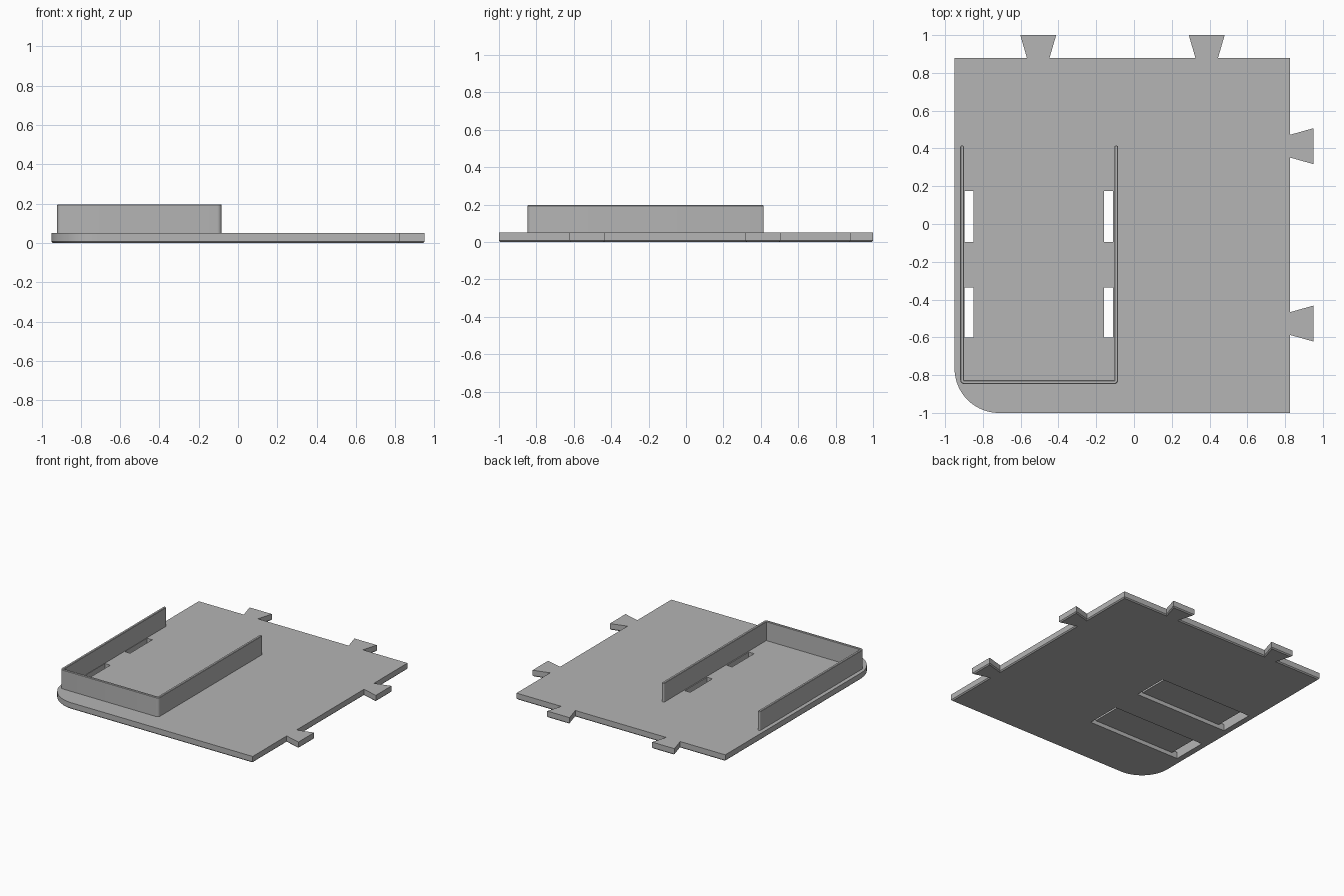
import bpy
import bmesh
from math import radians
from mathutils import Vector

cube = bpy.data.objects.get("Cube")
if cube:
    bpy.data.objects.remove(cube, do_unlink=True)

grey = bpy.data.materials.new("plain grey")
grey.use_nodes = True
grey.diffuse_color = (0.46, 0.46, 0.46, 1)
grey.node_tree.nodes["Principled BSDF"].inputs["Base Color"].default_value = grey.diffuse_color


def rounded_outline(corners, steps=12):
    """Corners are (x, y, radius); right-angled corners with a radius become arcs."""
    points = []
    for i, (x, y, r) in enumerate(corners):
        here = Vector((x, y))
        if r == 0:
            points.append(here)
            continue
        to_prev = (Vector(corners[i - 1][:2]) - here).normalized()
        to_next = (Vector(corners[(i + 1) % len(corners)][:2]) - here).normalized()
        centre = here + (to_prev + to_next) * r
        for s in range(steps + 1):
            direction = (-to_next).slerp(-to_prev, s / steps)
            points.append(centre + direction * r)
    return points


def extrude_outline(name, points, bottom, top, chamfer=0, chamfer_z=None):
    bm = bmesh.new()
    base = bm.faces.new([bm.verts.new((p.x, p.y, bottom)) for p in points])
    extruded = bmesh.ops.extrude_face_region(bm, geom=[base])["geom"]
    for v in extruded:
        if isinstance(v, bmesh.types.BMVert):
            v.co.z = top
    bmesh.ops.recalc_face_normals(bm, faces=bm.faces)
    if chamfer:
        rim = [e for e in bm.edges if all(abs(v.co.z - chamfer_z) < 1e-5 for v in e.verts)]
        bmesh.ops.bevel(bm, geom=rim, offset=chamfer, segments=1,
                        affect='EDGES', clamp_overlap=False)
    bmesh.ops.recalc_face_normals(bm, faces=bm.faces)
    mesh = bpy.data.meshes.new(name)
    bm.to_mesh(mesh)
    bm.free()
    mesh.materials.append(grey)
    obj = bpy.data.objects.new(name, mesh)
    bpy.context.collection.objects.link(obj)
    return obj


def activate(obj):
    bpy.ops.object.select_all(action='DESELECT')
    obj.select_set(True)
    bpy.context.view_layer.objects.active = obj


def cut_box(target, x0, x1, y0, y1, z0, z1):
    corners = [(x0, y0, 0), (x1, y0, 0), (x1, y1, 0), (x0, y1, 0)]
    cutter = extrude_outline("cutter", rounded_outline(corners), z0, z1)
    cutter.hide_render = True
    mod = target.modifiers.new("cut", 'BOOLEAN')
    mod.operation = 'DIFFERENCE'
    mod.solver = 'EXACT'
    mod.object = cutter
    activate(target)
    bpy.ops.object.modifier_apply(modifier=mod.name)
    bpy.data.objects.remove(cutter, do_unlink=True)


# Base plate outline with dovetail tabs on the left and back edges
LEFT, RIGHT, FRONT, BACK = 0.825, -0.95, -1.0, 0.88
NECK, TIP = 0.06, 0.095
outline = [(RIGHT, FRONT, 0.235), (LEFT, FRONT, 0)]
for y in (-0.527, 0.412):
    outline += [(LEFT, y - NECK, 0), (0.95, y - TIP, 0), (0.95, y + TIP, 0), (LEFT, y + NECK, 0)]
outline.append((LEFT, BACK, 0))
for x in (0.385, -0.507):
    outline += [(x + NECK, BACK, 0), (x + TIP, 1, 0), (x - TIP, 1, 0), (x - NECK, BACK, 0)]
outline.append((RIGHT, BACK, 0))
plate = extrude_outline("base_plate", rounded_outline(outline, 20), 0, 0.05, 0.008, 0)

# Strap channels under the plate, each open to the top through two slots
SLOT_A, SLOT_B = -0.897, -0.112
for y0, y1 in ((-0.602, -0.335), (-0.095, 0.175)):
    cut_box(plate, SLOT_A, SLOT_B, y0, y1, -0.05, 0.03)
    for x0 in (SLOT_A, SLOT_B - 0.046):
        cut_box(plate, x0, x0 + 0.046, y0, y1, -0.05, 0.1)

# U-shaped retaining wall, open to the back
X0, X1, Y0, Y1, THICK = -0.92, -0.084, -0.847, 0.415, 0.02
END = 0.008
wall_outline = [
    (X0, Y0, 0.022), (X1, Y0, 0.022), (X1, Y1, END), (X1 - THICK, Y1, END),
    (X1 - THICK, Y0 + THICK, 0), (X0 + THICK, Y0 + THICK, 0),
    (X0 + THICK, Y1, END), (X0, Y1, END),
]
wall = extrude_outline("retaining_wall", rounded_outline(wall_outline, 6), 0.05, 0.197, 0.003, 0.197)

for part in (plate, wall):
    activate(part)
    bpy.ops.object.shade_smooth_by_angle(angle=radians(25))
